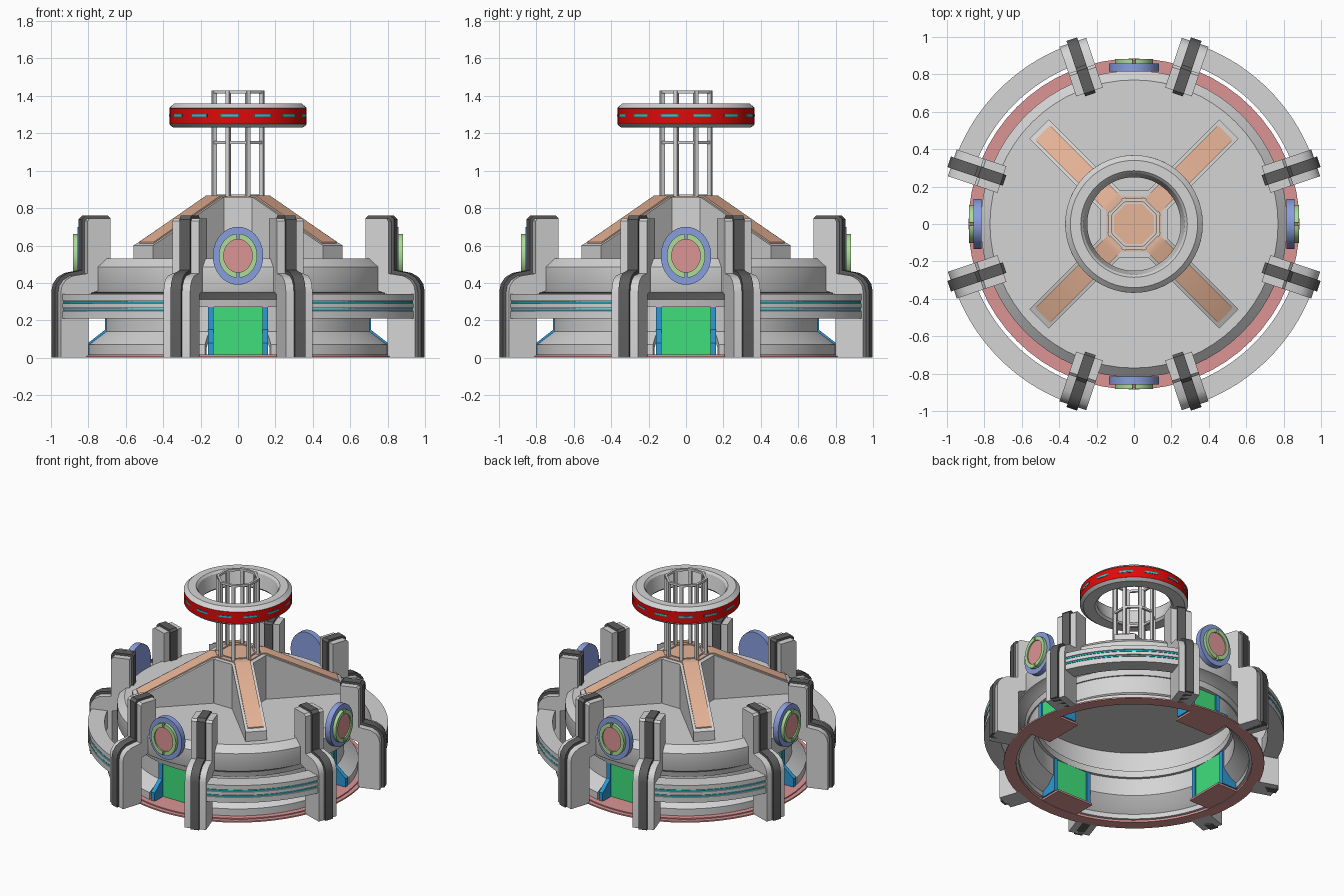
import bpy, bmesh
from math import radians, cos, sin, pi
from mathutils import Matrix

if "Cube" in bpy.data.objects:
    bpy.data.objects.remove(bpy.data.objects["Cube"])


def material(name, r, g, b):
    m = bpy.data.materials.new(name)
    m.use_nodes = True
    m.diffuse_color = (r, g, b, 1)
    m.node_tree.nodes["Principled BSDF"].inputs["Base Color"].default_value = (r, g, b, 1)
    return m


grey = material("light grey", .66, .66, .66)
dark = material("dark grey", .11, .11, .11)
red = material("red", .74, .003, .003)
orange = material("pale orange", .80, .46, .31)
pink = material("dusty pink", .72, .30, .30)
violet = material("soft blue", .25, .34, .73)
green = material("door green", .05, .74, .2)
lime = material("pale green", .42, .71, .31)
blue = material("frame blue", .025, .32, .68)
teal = material("teal", .03, .58, .65)

QUARTERS = (0, 90, 180, 270)
DIAGONALS = (45, 135, 225, 315)


def finish(name, bm, mat, angles=(0,), matrix=None):
    """Turn bm into a mesh and place one copy at every angle around z."""
    bmesh.ops.remove_doubles(bm, verts=bm.verts, dist=1e-5)
    if matrix:
        bm.transform(matrix)
    bmesh.ops.recalc_face_normals(bm, faces=bm.faces)
    for f in bm.faces:
        f.smooth = True
    mesh = bpy.data.meshes.new(name)
    bm.to_mesh(mesh)
    bm.free()
    mesh.set_sharp_from_angle(angle=radians(28))
    mesh.materials.append(mat)
    for a in angles:
        ob = bpy.data.objects.new(name, mesh)
        ob.rotation_euler.z = radians(a)
        bpy.context.collection.objects.link(ob)


def lathe(name, profile, mat, start=0, end=360, steps=64, angles=(0,), matrix=None):
    """Sweep a closed (radius, height) profile around z."""
    bm = bmesh.new()
    full = end - start == 360
    rings = []
    for i in range(steps if full else steps + 1):
        a = radians(start + (end - start) * i / steps)
        rings.append([bm.verts.new((r * cos(a), r * sin(a), z)) for r, z in profile])
    n = len(profile)
    for i in range(steps):
        p, q = rings[i], rings[(i + 1) % len(rings)]
        for j in range(n):
            k = (j + 1) % n
            bm.faces.new((p[j], q[j], q[k], p[k]))
    if not full:
        bm.faces.new(rings[0])
        bm.faces.new(rings[-1])
    finish(name, bm, mat, angles, matrix)


def prism(name, profile, width, mat, angles=(0,), offset=0):
    """Extrude a (radius, height) outline sideways by width."""
    bm = bmesh.new()
    face = bm.faces.new([bm.verts.new((r, offset - width / 2, z)) for r, z in profile])
    ext = bmesh.ops.extrude_face_region(bm, geom=[face])["geom"]
    verts = [v for v in ext if isinstance(v, bmesh.types.BMVert)]
    bmesh.ops.translate(bm, verts=verts, vec=(0, width, 0))
    finish(name, bm, mat, angles)


def rect(r0, r1, z0, z1):
    return [(r0, z0), (r1, z0), (r1, z1), (r0, z1)]


# Stepped floor ring with a doorstep at each entrance
lathe("floor_ring", [(.80, 0), (.885, 0), (.885, .01), (.855, .01), (.855, .018), (.80, .018)], pink)
prism("doorstep", rect(.62, .82, .002, .016), .3, pink, QUARTERS)

# Lower walls, leaving a gap for each door
lathe("lower_wall", [(.815, .015), (.815, .07), (.72, .14), (.72, .27),
                     (.68, .27), (.68, .14), (.74, .08), (.78, .05), (.78, .015)],
      grey, 12.5, 77.5, 20, QUARTERS)

# Hollow upper drum with a flat roof
lathe("drum", [(.66, .27), (.73, .27), (.74, .31), (.78, .34), (.815, .35), (.82, .36),
               (.82, .485), (.77, .53), (0, .53), (0, .50), (.73, .50), (.73, .36), (.66, .32)], grey)

# Doors with sloping side frames
prism("door", rect(.66, .70, .016, .275), .26, green, QUARTERS)
frame = [(.65, .016), (.80, .016), (.80, .08), (.71, .15), (.71, .275), (.65, .275)]
for side in (-1, 1):
    prism("door_frame", frame, .03, blue, QUARTERS, side * .145)

# Buttress pillars, each with a dark band over its middle
pillar_angles = [q + s * 18.6 for q in QUARTERS for s in (-1, 1)]
prism("pillar", [(.87, 0), (1.025, 0), (1.025, .35), (1.018, .385), (.997, .415), (.96, .437),
                 (.875, .45), (.875, .73), (.86, .745), (.745, .745), (.745, .38), (.87, .34)],
      .15, grey, pillar_angles)
prism("pillar_band", [(.88, 0), (1.043, 0), (1.043, .355), (1.035, .395), (1.01, .43), (.97, .453),
                      (.89, .468), (.89, .74), (.87, .76), (.745, .76), (.73, .745), (.73, .50), (.88, .36)],
      .06, dark, pillar_angles)

# Outer galleries between the pillars, with two light strips
lathe("gallery", [(.905, .21), (1.018, .21), (1.018, .25), (1.01, .252), (1.01, .265),
                  (1.018, .267), (1.018, .29), (1.01, .292), (1.01, .305), (1.018, .307),
                  (1.018, .34), (.905, .34)], grey, 20, 70, 20, QUARTERS)
for z in (.2585, .2985):
    lathe("gallery_light", rect(1.0, 1.0165, z - .005, z + .005), teal, 23, 67, 20, QUARTERS)

# Round emblem discs: stand upright, facing outwards, slightly taller than wide
upright = Matrix.Translation((0, 0, .545)) @ Matrix.Diagonal((1, .87, 1, 1)) @ Matrix.Rotation(pi / 2, 4, 'Y')
lathe("disc", rect(0, .155, .815, .858), violet, steps=40, angles=QUARTERS, matrix=upright)
lathe("disc_centre", rect(0, .09, .85, .873), pink, steps=40, angles=QUARTERS, matrix=upright)
for a in (0, 180):
    lathe("disc_rim", rect(.088, .118, .85, .882), lime, a + 4, a + 176, 20, QUARTERS, upright)

# Central octagonal tower and its four sloping ribs
lathe("tower", rect(0, .195, .52, .86), grey, 22.5, 382.5, 8)
lathe("tower_cap", rect(0, .16, .855, .866), orange, 22.5, 382.5, 8)
lathe("cap_trim", rect(.115, .125, .86, .872), grey, 22.5, 382.5, 8)
prism("rib", [(.15, .52), (.718, .52), (.718, .60), (.69, .612), (.18, .86), (.15, .86)],
      .147, grey, DIAGONALS)
prism("rib_panel", [(.15, .85), (.18, .85), (.69, .605), (.69, .62), (.185, .868), (.15, .868)],
      .11, orange, DIAGONALS)

# Lattice mast
prism("mast_post", rect(.127, .149, .86, 1.43), .022, grey, [22.5 + 45 * i for i in range(8)])
for z in (1.15, 1.422):
    lathe("mast_hoop", rect(.13, .147, z - .008, z + .008), grey, 22.5, 382.5, 8)

# Floating ring with a red band and dashed lights
lathe("halo", [(.25, 1.245), (.265, 1.23), (.345, 1.23), (.368, 1.247), (.36, 1.25), (.36, 1.332),
               (.368, 1.335), (.34, 1.36), (.285, 1.36), (.272, 1.345)], grey)
lathe("halo_band", rect(.35, .3655, 1.249, 1.333), red)
dashes = [-97 + 360 / 13 * i for i in range(13)]
lathe("halo_light_frame", rect(.36, .367, 1.286, 1.304), dark, -8, 8, 4, dashes)
lathe("halo_light", rect(.36, .368, 1.29, 1.30), teal, -7, 7, 4, dashes)
